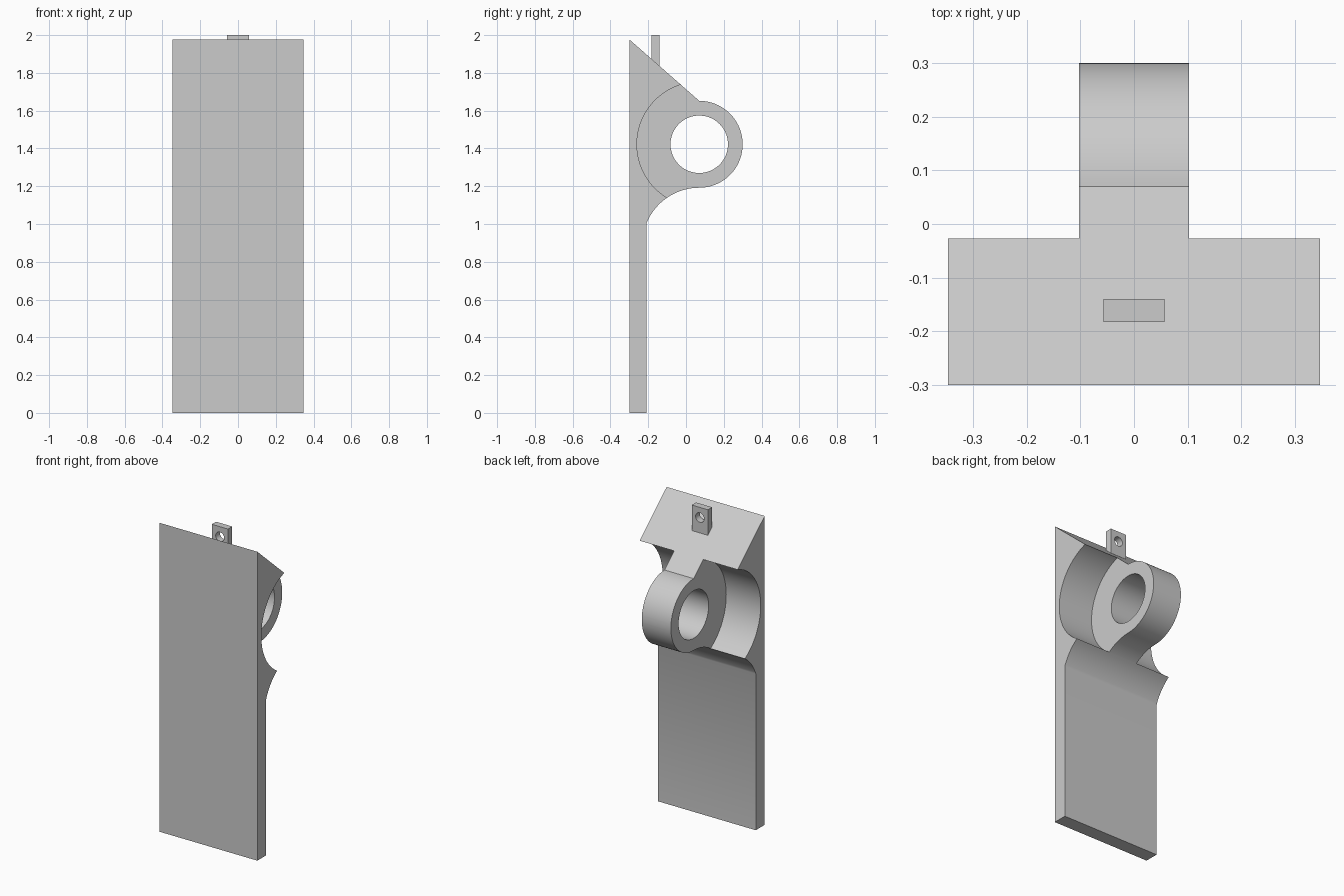
import bpy, bmesh, math
from mathutils import Matrix, Vector

cube = bpy.data.objects.get("Cube")
if cube:
    bpy.data.objects.remove(cube, do_unlink=True)

grey = bpy.data.materials.new("light grey")
grey.use_nodes = True
colour = (0.6, 0.6, 0.6, 1)
grey.diffuse_color = colour
grey.node_tree.nodes["Principled BSDF"].inputs["Base Color"].default_value = colour

EYE = (0.07, 1.422)      # lug centre in y, z
LUG_R, BORE_R, CLEAR_R = 0.23, 0.152, 0.33
HALF_W, LUG_HALF = 0.347, 0.103


def finish(name, bm):
    bmesh.ops.recalc_face_normals(bm, faces=bm.faces)
    mesh = bpy.data.meshes.new(name)
    bm.to_mesh(mesh)
    bm.free()
    mesh.materials.append(grey)
    obj = bpy.data.objects.new(name, mesh)
    bpy.context.collection.objects.link(obj)
    return obj


def prism(name, profile, half):
    """Extrude a y-z profile along x."""
    bm = bmesh.new()
    face = bm.faces.new([bm.verts.new((-half, y, z)) for y, z in profile])
    new = bmesh.ops.extrude_face_region(bm, geom=[face])["geom"]
    bmesh.ops.translate(bm, vec=(2 * half, 0, 0),
                        verts=[v for v in new if isinstance(v, bmesh.types.BMVert)])
    return finish(name, bm)


def cylinder(name, radius, depth, centre, axis):
    bm = bmesh.new()
    turn = Vector((0, 0, 1)).rotation_difference(Vector(axis)).to_matrix().to_4x4()
    bmesh.ops.create_cone(bm, cap_ends=True, segments=96, radius1=radius,
                          radius2=radius, depth=depth,
                          matrix=Matrix.Translation(centre) @ turn)
    return finish(name, bm)


def arc(centre, radius, start, end, steps):
    angles = [math.radians(start + (end - start) * i / steps) for i in range(steps + 1)]
    return [(centre[0] + radius * math.cos(a), centre[1] + radius * math.sin(a)) for a in angles]


def cut(obj, cutters):
    bpy.context.view_layer.objects.active = obj
    for cutter in cutters:
        cutter.hide_render = True
        mod = obj.modifiers.new("cut", "BOOLEAN")
        mod.operation, mod.solver, mod.object = "DIFFERENCE", "EXACT", cutter
        bpy.ops.object.modifier_apply(modifier=mod.name)
        bpy.data.objects.remove(cutter, do_unlink=True)
    bpy.ops.object.select_all(action="DESELECT")
    obj.select_set(True)
    bpy.ops.object.shade_smooth_by_angle(angle=math.radians(25))


# Plate with sloped head, rounded lug and concave fillet underneath
fillet_r = 0.301
fillet = arc((EYE[0], EYE[1] - LUG_R - fillet_r), fillet_r, 90, 158.5, 24)
profile = [(-0.3, 0), (-0.3, 1.977)] + arc(EYE, LUG_R, 90, -90, 48) + fillet[1:] + [(-0.21, 0)]
plate = prism("hinge_plate", profile, HALF_W)

# Bore through the lug and round clearance on both sides of it
cutters = [cylinder("bore_cutter", BORE_R, 1, (0, *EYE), (1, 0, 0))]
for side in (-1, 1):
    cutters.append(cylinder("clearance_cutter", CLEAR_R, 0.5,
                            (side * (LUG_HALF + 0.25), *EYE), (1, 0, 0)))
cut(plate, cutters)

# Small drilled tab standing on the slope
tab = prism("top_tab", [(-0.183, 1.8), (-0.183, 2), (-0.14, 2), (-0.14, 1.8)], 0.057)
cut(tab, [cylinder("tab_hole_cutter", 0.03, 0.3, (0, -0.16, 1.935), (0, 1, 0))])
